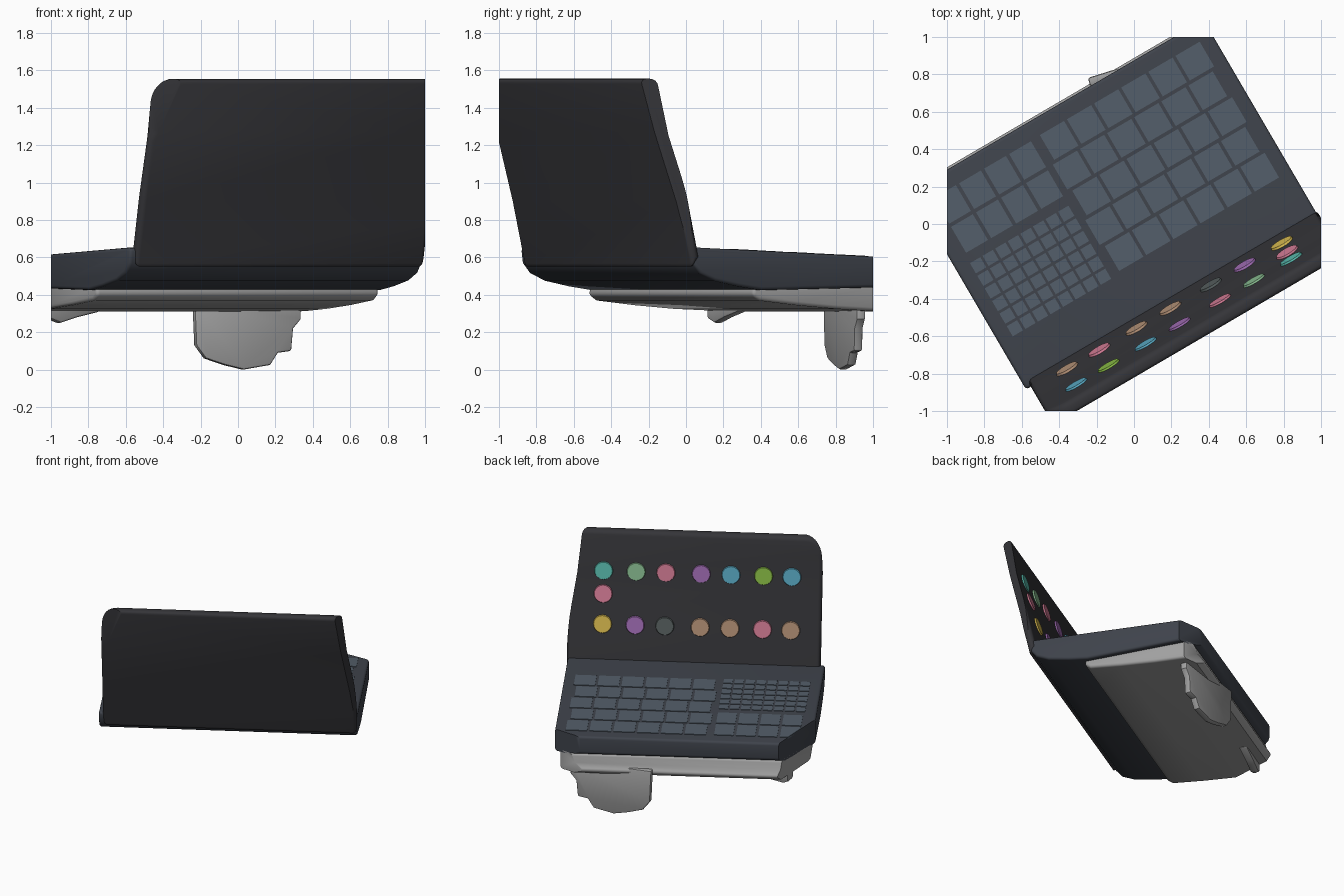
import bpy, bmesh, math
from mathutils import Matrix, Vector

if "Cube" in bpy.data.objects:
    bpy.data.objects.remove(bpy.data.objects["Cube"])

# The laptop is turned on its stand: u runs along the hinge, v away from the screen
TURN = Matrix.Rotation(math.radians(30.3), 4, 'Z')
U0, U1 = -0.945, 0.872


def material(name, rgb):
    m = bpy.data.materials.new(name)
    m.diffuse_color = (*rgb, 1)
    m.use_nodes = True
    m.node_tree.nodes["Principled BSDF"].inputs["Base Color"].default_value = m.diffuse_color
    return m


DARK = material("dark_shell", (0.035, 0.035, 0.04))
BODY = material("blue_grey_shell", (0.05, 0.057, 0.072))
KEY = material("key_blue_grey", (0.085, 0.11, 0.14))
PALE = material("pale_stand", (0.36, 0.36, 0.36))


def prism(bm, profile, u0, u1):
    """Extrude a (v, z) profile along u."""
    a = [bm.verts.new((u0, v, z)) for v, z in profile]
    b = [bm.verts.new((u1, v, z)) for v, z in profile]
    n = len(profile)
    bm.faces.new(a)
    bm.faces.new(b[::-1])
    for i in range(n):
        bm.faces.new((a[i], b[i], b[(i + 1) % n], a[(i + 1) % n]))
    bmesh.ops.recalc_face_normals(bm, faces=bm.faces)


def round_edges(bm, radius, segments, test):
    bmesh.ops.bevel(bm, geom=[e for e in bm.edges if test(e)], offset=radius,
                    segments=segments, profile=0.5, affect='EDGES', clamp_overlap=True)


def sharp(e):
    return len(e.link_faces) == 2 and e.calc_face_angle(0) > math.radians(50)


def finish(bm, name, mat, turn=True):
    """Turn into place, cut flat at the 2 x 2 footprint, make the object."""
    if turn:
        bm.transform(TURN)
    for n in ((1, 0, 0), (-1, 0, 0), (0, 1, 0), (0, -1, 0)):
        r = bmesh.ops.bisect_plane(bm, geom=bm.verts[:] + bm.edges[:] + bm.faces[:], dist=1e-5,
                                   plane_co=n, plane_no=n, clear_outer=True)
        cut = [e for e in r['geom_cut'] if isinstance(e, bmesh.types.BMEdge)]
        if cut:
            bmesh.ops.holes_fill(bm, edges=cut, sides=0)
    bmesh.ops.recalc_face_normals(bm, faces=bm.faces)
    me = bpy.data.meshes.new(name)
    bm.to_mesh(me)
    bm.free()
    ob = bpy.data.objects.new(name, me)
    me.materials.append(mat)
    bpy.context.collection.objects.link(ob)
    return ob


# Keyboard base: flat top, belly curving up into the hinge
bm = bmesh.new()
prism(bm, [(0.755, 0.60), (-0.42, 0.652), (-0.475, 0.65), (-0.465, 0.57), (-0.42, 0.515),
           (-0.33, 0.475), (-0.18, 0.445), (-0.04, 0.425), (0.69, 0.44), (0.755, 0.47)], U0, U1)
round_edges(bm, 0.018, 3, sharp)
finish(bm, "keyboard_base", BODY)

# Screen lid: slightly hollow leaning panel with rounded top corners
INNER = [(-0.425, 0.60), (-0.495, 0.92), (-0.585, 1.25), (-0.64, 1.555)]
OUTER = [(-0.715, 1.555), (-0.65, 1.27), (-0.55, 0.9), (-0.47, 0.54)]
bm = bmesh.new()
prism(bm, INNER + OUTER, U0 + 0.03, U1 + 0.008)
round_edges(bm, 0.12, 8, lambda e: abs(e.verts[0].co.x - e.verts[1].co.x) < 1e-4
            and min(v.co.z for v in e.verts) > 1.5)
round_edges(bm, 0.03, 4, sharp)
finish(bm, "screen_lid", DARK)


# Keys: thin plates on the sloping top
def key(bm, u, v, du, dv):
    top = lambda w: 0.652 - 0.0443 * (w + 0.42)
    a, b = v - dv / 2, v + dv / 2
    prism(bm, [(a, top(a) - 0.01), (b, top(b) - 0.01), (b, top(b) + 0.004), (a, top(a) + 0.004)],
          u - du / 2, u + du / 2)


bm = bmesh.new()
for row in range(5):
    for col in range(6):
        key(bm, 0.72 - col * 0.168 - 0.02 * (row % 2), -0.1 + row * 0.172, 0.15, 0.153)
for row in range(6):
    for col in range(8):
        key(bm, -0.285 - col * 0.078, -0.16 + row * 0.078, 0.064, 0.063)
for row in range(2):
    for col in range(4):
        key(bm, -0.32 - col * 0.155, 0.40 + row * 0.18, 0.135, 0.16)
finish(bm, "keys", KEY)

# Round icons on the screen: three rows
COLUMNS = [0.63, 0.40, 0.19, -0.06, -0.27, -0.50, -0.70]
COLOURS = {"teal": (0.1, 0.5, 0.42), "green": (0.25, 0.5, 0.28), "pink": (0.65, 0.2, 0.3),
           "purple": (0.35, 0.15, 0.45), "blue": (0.1, 0.4, 0.55), "lime": (0.25, 0.5, 0.06),
           "yellow": (0.7, 0.5, 0.08), "grey": (0.09, 0.11, 0.11), "tan": (0.45, 0.28, 0.18)}
MATS = {n: material("icon_" + n, c) for n, c in COLOURS.items()}
ROWS = [(1.27, "teal green pink purple blue lime blue"), (1.11, "pink"),
        (0.90, "yellow purple grey tan tan pink tan")]
for r, (z, names) in enumerate(ROWS):
    (v0, z0), (v1, z1) = next(p for p in zip(INNER, INNER[1:]) if z < p[1][1])
    v = v0 + (v1 - v0) * (z - z0) / (z1 - z0)
    tilt = Vector((0, z1 - z0, v0 - v1)).to_track_quat('Z', 'Y').to_matrix().to_4x4()
    for c, n in enumerate(names.split()):
        bm = bmesh.new()
        bmesh.ops.create_cone(bm, cap_ends=True, segments=20, radius1=0.07, radius2=0.062, depth=0.02,
                              matrix=Matrix.Translation((COLUMNS[c], v, z)) @ tilt)
        finish(bm, f"screen_icon_{r}_{c}", MATS[n])

# Pale pad beneath the base, deeper toward the free edge
bm = bmesh.new()
prism(bm, [(0.72, 0.455), (-0.06, 0.455), (-0.075, 0.40), (-0.03, 0.37), (0.2, 0.345), (0.45, 0.325),
           (0.73, 0.31), (0.775, 0.345), (0.735, 0.39)], U0 + 0.03, U1 - 0.04)
round_edges(bm, 0.02, 3, sharp)
finish(bm, "under_pad", PALE)


# Hanging stand plates: rounded tongues given as (sideways, z) outlines
def tongue(name, outline, start, end, thick):
    s, e = Vector((*start, 0)), Vector((*end, 0))
    side = Vector((0, 0, 1)).cross((e - s).normalized()) * thick / 2
    bm = bmesh.new()
    f, b = [[bm.verts.new(s.lerp(e, t) + side * k + Vector((0, 0, z))) for t, z in outline]
            for k in (1, -1)]
    bm.faces.new(f)
    bm.faces.new(b[::-1])
    for i in range(len(f)):
        j = (i + 1) % len(f)
        bm.faces.new((f[i], b[i], b[j], f[j]))
    bmesh.ops.recalc_face_normals(bm, faces=bm.faces)
    round_edges(bm, 0.012, 2, sharp)
    finish(bm, name, PALE, turn=False)


tongue("stand_leg", [(-0.02, 0.37), (0.0, 0.13), (0.1, 0.06), (0.3, 0.025), (0.5, 0.0),
                     (0.78, 0.025), (0.86, 0.09), (1.0, 0.1), (1.02, 0.22), (1.1, 0.27), (1.1, 0.37)],
       (-0.23, 0.76), (0.28, 0.92), 0.05)
tongue("stand_corner_flap", [(0, 0.37), (0.05, 0.28), (0.3, 0.25), (0.6, 0.28), (1, 0.31), (1, 0.37)],
       (-1.05, 0.12), (-0.75, 0.30), 0.06)

# Smooth the rounded edges, keep the hard ones
bpy.ops.object.select_all(action='SELECT')
bpy.context.view_layer.objects.active = bpy.data.objects["keyboard_base"]
bpy.ops.object.shade_smooth_by_angle(angle=math.radians(35))
